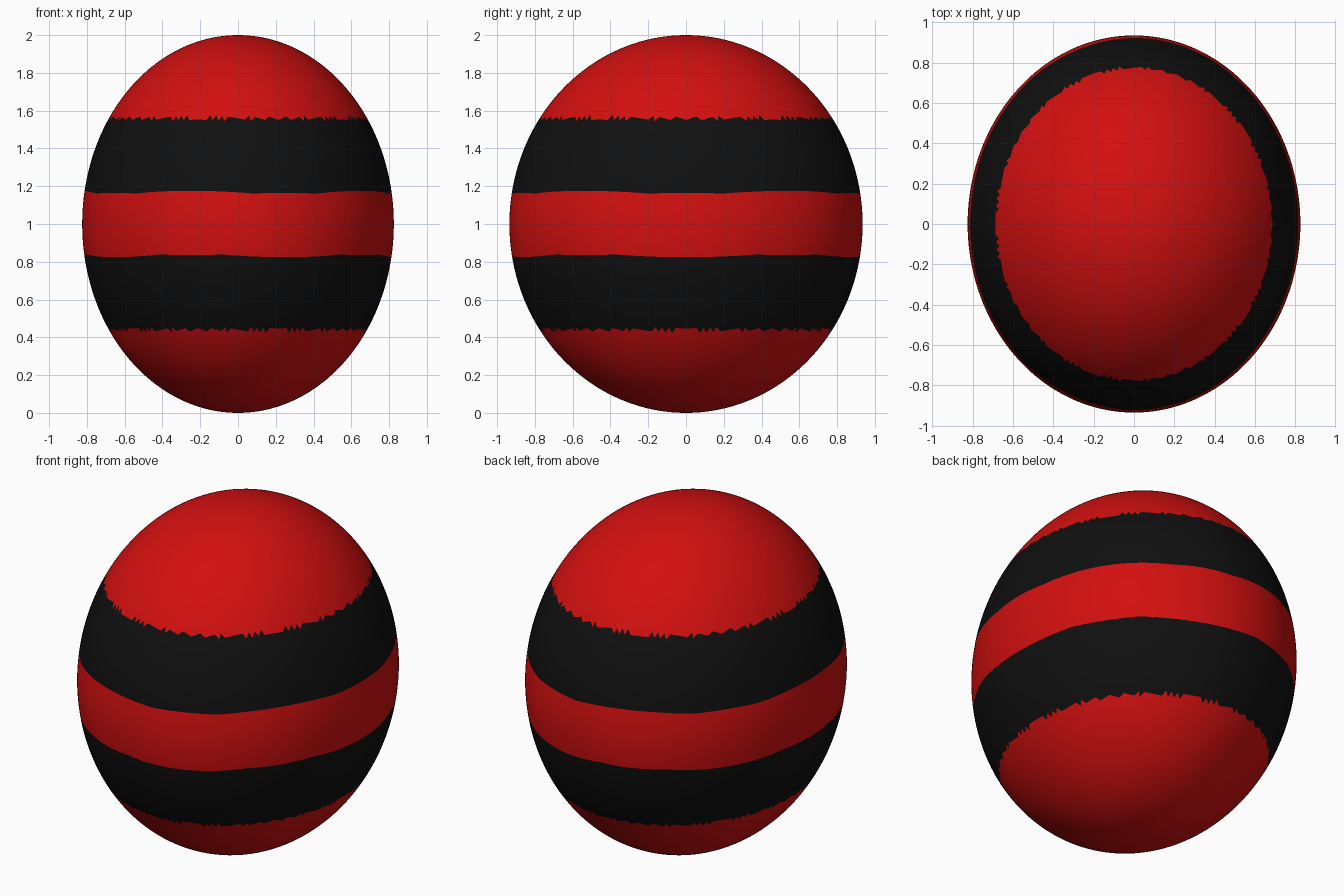
import bpy

cube = bpy.data.objects.get("Cube")
if cube:
    bpy.data.objects.remove(cube, do_unlink=True)


def make_material(name, color):
    mat = bpy.data.materials.new(name)
    mat.use_nodes = True
    mat.diffuse_color = color
    mat.node_tree.nodes["Principled BSDF"].inputs["Base Color"].default_value = color
    return mat


# Striped egg-shaped body: a geodesic ball squashed into an ellipsoid
bpy.ops.mesh.primitive_ico_sphere_add(subdivisions=6, radius=1, location=(0, 0, 0))
body = bpy.context.object
body.name = "striped_body"
mesh = body.data
for vert in mesh.vertices:
    vert.co.x *= 0.825
    vert.co.y *= 0.935
    vert.co.z += 1
mesh.materials.append(make_material("red", (0.65, 0.005, 0.005, 1)))
mesh.materials.append(make_material("black", (0.005, 0.005, 0.005, 1)))

# Two black bands, mirrored about the middle
for face in mesh.polygons:
    face.material_index = int(0.17 < abs(face.center.z - 1) < 0.56)
bpy.ops.object.shade_smooth()
